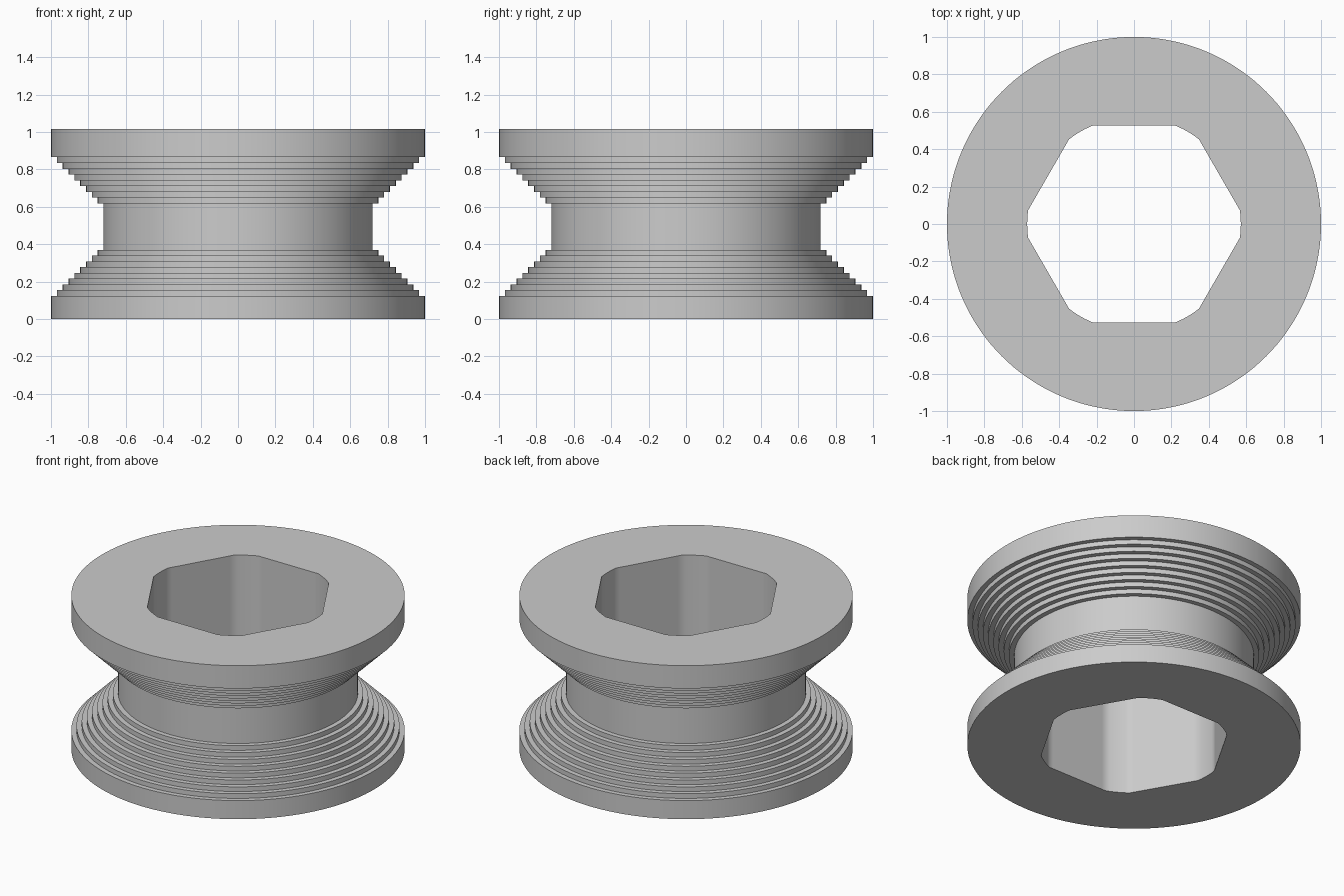
import bpy
import bmesh
from math import cos, sin, radians

cube = bpy.data.objects.get("Cube")
if cube:
    bpy.data.objects.remove(cube, do_unlink=True)

SEGMENTS = 144
HEIGHT = 1.016
LOW, HIGH = 0.123, 0.865      # inner edges of the two rims
STEPS, RISE, RUN = 8, 0.0309, 0.0312
BORE_FLAT, BORE_ROUND = 0.527, 0.571

# Stepped outer profile, from the bottom rim up to the top rim
lower = [(1.0, 0.0), (1.0, LOW)]
for i in range(1, STEPS + 1):
    radius = 1 - i * RUN
    lower += [(radius, LOW + (i - 1) * RISE), (radius, LOW + i * RISE)]
hub = 1 - (STEPS + 1) * RUN
lower.append((hub, LOW + STEPS * RISE))
upper = [(r, HIGH + LOW - z) for r, z in reversed(lower[1:])]
profile = lower + upper + [(1.0, HEIGHT)]


def bore_radius(angle):
    """Hexagon with flats facing front and back, corners trimmed by a circle."""
    off_flat = (angle % 60) - 30
    return min(BORE_ROUND, BORE_FLAT / cos(radians(off_flat)))


bm = bmesh.new()
angles = [i * 360 / SEGMENTS for i in range(SEGMENTS)]


def add_loop(z, radius_at):
    return [bm.verts.new((radius_at(a) * cos(radians(a)),
                          radius_at(a) * sin(radians(a)), z)) for a in angles]


# Outer surface, then the hexagonal bore; the last loop closes onto the first
loops = [add_loop(z, lambda a, r=r: r) for r, z in profile]
loops += [add_loop(HEIGHT, bore_radius), add_loop(0, bore_radius)]
for k, loop in enumerate(loops):
    following = loops[(k + 1) % len(loops)]
    for i in range(SEGMENTS):
        j = (i + 1) % SEGMENTS
        bm.faces.new((loop[i], loop[j], following[j], following[i]))
bmesh.ops.recalc_face_normals(bm, faces=bm.faces)

mesh = bpy.data.meshes.new("grooved_spool")
bm.to_mesh(mesh)
bm.free()
spool = bpy.data.objects.new("grooved_spool", mesh)
bpy.context.collection.objects.link(spool)

# Plain grey material
grey = bpy.data.materials.new("light_grey")
grey.use_nodes = True
colour = (0.6, 0.6, 0.6, 1)
grey.diffuse_color = colour
grey.node_tree.nodes["Principled BSDF"].inputs["Base Color"].default_value = colour
mesh.materials.append(grey)

# Smooth round walls with crisp step edges
bpy.ops.object.select_all(action="DESELECT")
spool.select_set(True)
bpy.context.view_layer.objects.active = spool
bpy.ops.object.shade_smooth_by_angle(angle=radians(30))
